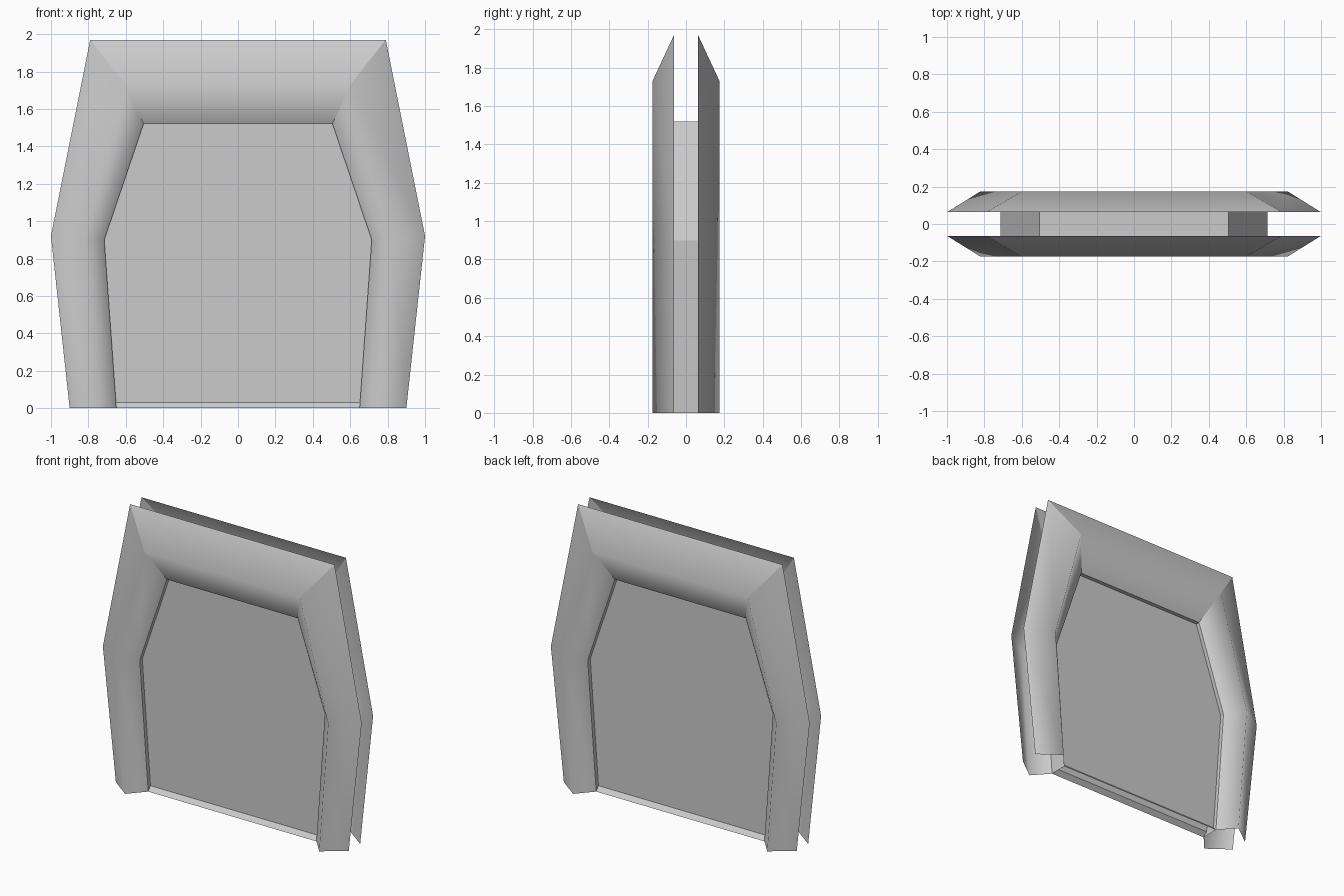
import bpy, bmesh

if "Cube" in bpy.data.objects:
    bpy.data.objects.remove(bpy.data.objects["Cube"])

# Right-hand half outlines (x, z), from floor up to the head of the frame
OUTER = [(0.90, 0), (1.00, 0.92), (0.79, 1.97)]
RIDGE = [(0.75, 0), (0.82, 0.91), (0.60, 1.73)]
INNER = [(0.65, 0), (0.715, 0.90), (0.505, 1.52)]
Y_EDGE, Y_RIDGE, Y_PANEL, SILL = 0.063, 0.175, 0.035, 0.03


def loop(half, y):
    """Full arch path: right side up, then left side down."""
    right = [(x, y, z) for x, z in half]
    return right + [(-x, y, z) for x, y, z in reversed(right)]


def loft(name, rows, smooth=False):
    """Skin a strip of quads between successive arch paths."""
    bm = bmesh.new()
    grid = [[bm.verts.new(p) for p in row] for row in rows]
    for a, b in zip(grid, grid[1:]):
        for i in range(len(a) - 1):
            bm.faces.new((a[i], a[i + 1], b[i + 1], b[i])).smooth = smooth
        # keep the mitred top corners crisp
        for i in (2, 3):
            if i < len(a):
                e = bm.edges.get((a[i], b[i]))
                if e:
                    e.smooth = False
    return finish(name, bm)


def finish(name, bm):
    mesh = bpy.data.meshes.new(name)
    bm.to_mesh(mesh)
    bm.free()
    obj = bpy.data.objects.new(name, mesh)
    bpy.context.collection.objects.link(obj)
    return obj


def panel(name, s):
    """Recessed door leaf with a small sloping sill at its foot."""
    bm = bmesh.new()
    # leaf starts just above the sill
    t = SILL / INNER[1][1]
    foot = INNER[0][0] + (INNER[1][0] - INNER[0][0]) * t
    leaf = loop([(foot, SILL)] + INNER[1:], s * Y_PANEL)
    v = [bm.verts.new(p) for p in leaf]
    sill = [bm.verts.new((x, s * Y_EDGE, 0)) for x in (-INNER[0][0], INNER[0][0])]
    faces = [v, [v[0], v[-1], sill[0], sill[1]]]
    for f in faces:
        bm.faces.new(f if s > 0 else f[::-1])
    bmesh.ops.recalc_face_normals(bm, faces=bm.faces)
    bm.normal_update()
    if bm.faces[:][0].normal.y * s < 0:
        bmesh.ops.reverse_faces(bm, faces=bm.faces)
    return finish(name, bm)


# Front and back casings, plus the door leaf on each side
for side, s in (("front", -1), ("back", 1)):
    rows = [loop(OUTER, s * Y_EDGE), loop(RIDGE, s * Y_RIDGE), loop(INNER, s * Y_EDGE)]
    loft(side + "_casing", rows if s < 0 else rows[::-1], smooth=True)
    panel(side + "_panel", s)

# Jamb lining that joins the two casings around the opening
loft("jamb_lining", [loop(INNER, -Y_EDGE), loop(INNER, Y_EDGE)])

# Make the casing normals face outward
for obj in bpy.data.objects:
    if obj.name.endswith("casing"):
        s = -1 if obj.name.startswith("front") else 1
        if obj.data.polygons[0].normal.y * s < 0:
            obj.data.flip_normals()
